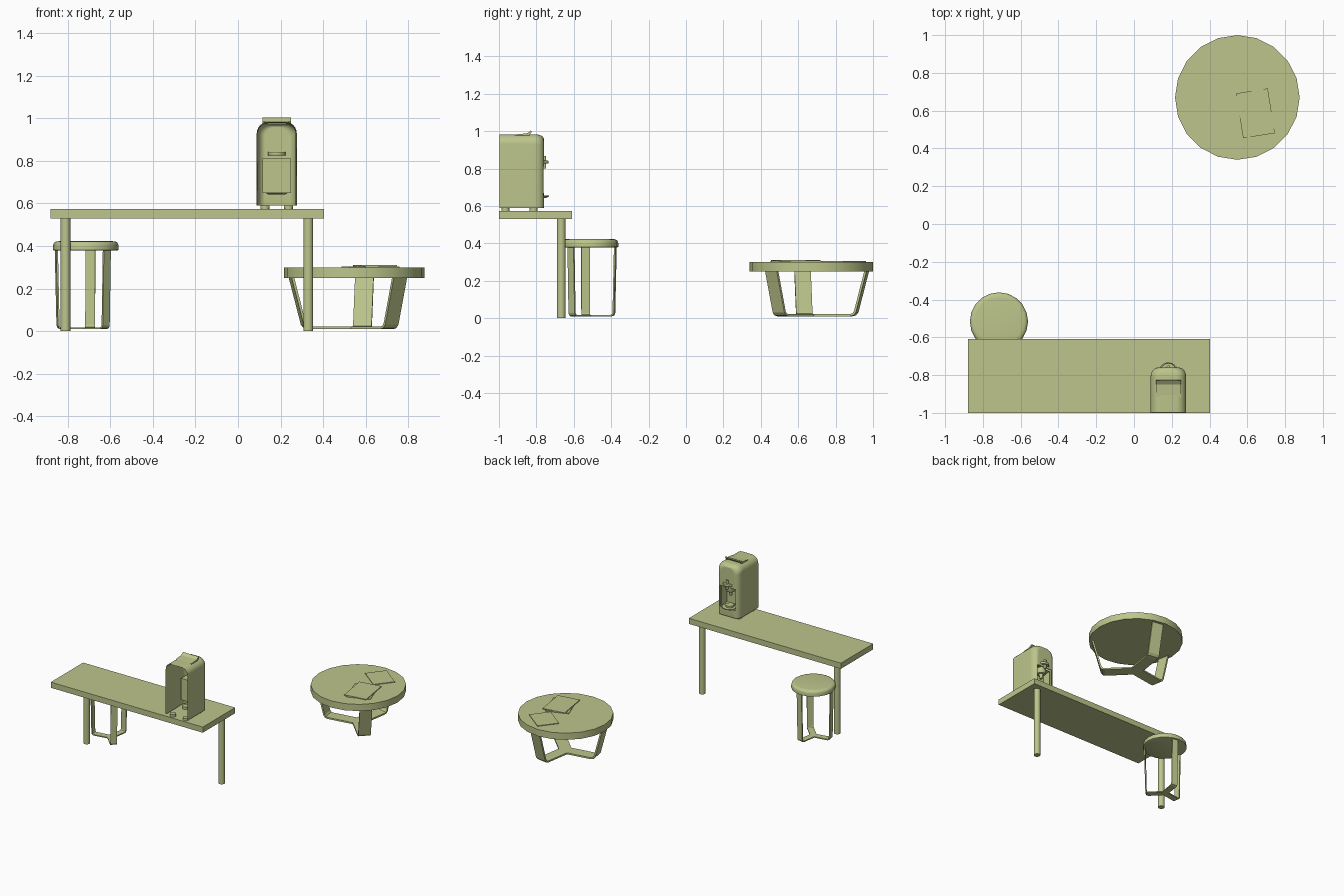
import bpy, bmesh, math
from mathutils import Matrix

if "Cube" in bpy.data.objects:
    bpy.data.objects.remove(bpy.data.objects["Cube"])

olive = bpy.data.materials.new("olive")
olive.diffuse_color = (0.51, 0.56, 0.26, 1)
olive.use_nodes = True
olive.node_tree.nodes["Principled BSDF"].inputs["Base Color"].default_value = olive.diffuse_color


def finish(name, bm, smooth=True, thickness=0.0, offset=0.0):
    bmesh.ops.recalc_face_normals(bm, faces=bm.faces)
    me = bpy.data.meshes.new(name)
    bm.to_mesh(me)
    bm.free()
    me.materials.append(olive)
    ob = bpy.data.objects.new(name, me)
    bpy.context.collection.objects.link(ob)
    if smooth:
        bpy.ops.object.select_all(action='DESELECT')
        ob.select_set(True)
        bpy.context.view_layer.objects.active = ob
        bpy.ops.object.shade_smooth_by_angle(angle=math.radians(35))
    if thickness:
        m = ob.modifiers.new("thickness", 'SOLIDIFY')
        m.thickness, m.offset = thickness, offset
    return ob


def box(name, lo, hi, rot=0.0, skip_front=False):
    bm = bmesh.new()
    size = [b - a for a, b in zip(lo, hi)]
    mid = [(a + b) / 2 for a, b in zip(lo, hi)]
    mat = Matrix.Translation(mid) @ Matrix.Rotation(math.radians(rot), 4, 'Z') @ Matrix.Diagonal((*size, 1))
    bmesh.ops.create_cube(bm, size=1, matrix=mat)
    if skip_front:
        f = max(bm.faces, key=lambda f: f.calc_center_median().y)
        bmesh.ops.delete(bm, geom=[f], context='FACES_ONLY')
    return finish(name, bm, smooth=False)


def lathe(name, profile, cx, cy, n=20):
    """Closed turned solid from (radius, z) points, bottom to top."""
    bm = bmesh.new()
    rings = [[bm.verts.new((cx + r * math.cos(2 * math.pi * i / n), cy + r * math.sin(2 * math.pi * i / n), z))
              for i in range(n)] for r, z in profile]
    for a, b in zip(rings, rings[1:]):
        for i in range(n):
            j = (i + 1) % n
            bm.faces.new((a[i], a[j], b[j], b[i]))
    bm.faces.new(rings[0][::-1])
    bm.faces.new(rings[-1])
    return finish(name, bm)


def strap_legs(name, path, width, thick, cx, cy):
    """Three bent flat bars that meet at the centre of the base."""
    for k, deg in enumerate((81, 189, 315)):
        a = math.radians(deg)
        u, t = (math.cos(a), math.sin(a)), (-math.sin(a), math.cos(a))
        bm = bmesh.new()
        rows = [[bm.verts.new((cx + u[0] * r + t[0] * s, cy + u[1] * r + t[1] * s, z))
                 for s in (-width / 2, width / 2)] for r, z in path]
        for p, q in zip(rows, rows[1:]):
            bm.faces.new((p[0], p[1], q[1], q[0]))
        finish(f"{name}_{k + 1}", bm, smooth=False, thickness=thick)


# Bar counter with two round legs
box("counter_top", (-0.88, -1.0, 0.53), (0.403, -0.61, 0.573))
for side, x in (("left", -0.81), ("right", 0.33)):
    lathe(f"counter_leg_{side}", [(0.023, 0), (0.023, 0.535)], x, -0.667)

# Stool
SX, SY = -0.715, -0.516
lathe("stool_seat", [(0.146, 0.378), (0.154, 0.381), (0.154, 0.400), (0.152, 0.410),
                     (0.147, 0.417), (0.140, 0.421), (0.125, 0.423)], SX, SY)
strap_legs("stool_leg", [(0, 0.014), (0.118, 0.014), (0.128, 0.018), (0.132, 0.028), (0.140, 0.383)],
           0.046, 0.008, SX, SY)

# Round coffee table
TX, TY = 0.547, 0.67
lathe("coffee_table_top", [(0.33, 0.249), (0.33, 0.30)], TX, TY)
strap_legs("coffee_table_leg", [(0, 0.016), (0.215, 0.016), (0.232, 0.020), (0.243, 0.034), (0.30, 0.253)],
           0.088, 0.012, TX, TY)

# Magazines lying on the coffee table
for name, x, y, z, w, d, rot in (("magazine_lower", 0.64, 0.59, 0.299, 0.17, 0.23, 20),
                                 ("magazine_upper", 0.643, 0.586, 0.305, 0.17, 0.24, 9),
                                 ("magazine_loose", 0.61, 0.84, 0.299, 0.195, 0.155, 142)):
    box(name, (x - w / 2, y - d / 2, z), (x + w / 2, y + d / 2, z + 0.006), rot)

# Coffee machine: arched shell, open at the back and underneath
CX = 0.182


def arch(inset):
    hw, top, r = 0.091 - inset, 0.98 - inset * 0.6, 0.05
    pts = [(-hw, 0.59)]
    for side in (-1, 1):
        for i in range(7):
            a = math.pi / 2 * i / 6
            c, s = (math.cos(a), math.sin(a)) if side < 0 else (math.sin(a), math.cos(a))
            pts.append((side * (hw - r + r * c), top - r + r * s))
    return pts + [(hw, 0.59)]


bm = bmesh.new()
loops = [(-0.997, 0), (-0.81, 0)]
loops += [(-0.81 + 0.047 * math.sin(math.pi / 12 * i), 0.035 * (1 - math.cos(math.pi / 12 * i))) for i in range(1, 7)]
rows = [[bm.verts.new((CX + x, y, z)) for x, z in arch(ins)] for y, ins in loops]
for a, b in zip(rows, rows[1:]):
    for i in range(len(a) - 1):
        bm.faces.new((a[i], a[i + 1], b[i + 1], b[i]))
bm.faces.new(rows[-1])
shell = finish("machine_shell", bm, thickness=0.006)

# Cup niche cut through the front of the shell, with its recess lining
cutter = box("niche_cutter", (CX - 0.065, -0.84, 0.65), (CX + 0.065, -0.70, 0.81))
cutter.hide_render = True
cutter.display_type = 'WIRE'
cut = shell.modifiers.new("niche", 'BOOLEAN')
cut.operation, cut.object, cut.solver = 'DIFFERENCE', cutter, 'EXACT'
even = shell.modifiers.new("even_shading", 'WEIGHTED_NORMAL')
even.keep_sharp = True
niche = box("niche_lining", (CX - 0.066, -0.85, 0.649), (CX + 0.066, -0.783, 0.811), skip_front=True)
m = niche.modifiers.new("thickness", 'SOLIDIFY')
m.thickness, m.offset = 0.003, 0

# Feet, cup tray, brew head and spout
for i, x in enumerate((-0.055, 0.055)):
    for j, y in enumerate((-0.965, -0.815)):
        lathe(f"machine_foot_{i}{j}", [(0.022, 0.572), (0.022, 0.591)], CX + x, y, 16)
lathe("cup_tray", [(0.035, 0.642), (0.052, 0.65), (0.052, 0.656)], CX, -0.785, 24)
lathe("drip_grille", [(0.03, 0.655), (0.03, 0.668)], CX, -0.79, 20)
lathe("brew_head", [(0.03, 0.77), (0.036, 0.78), (0.036, 0.812)], CX, -0.80, 20)
lathe("spout", [(0.01, 0.735), (0.016, 0.775)], CX, -0.80, 12)
lathe("handle_bar", [(0.04, 0.826), (0.042, 0.829), (0.042, 0.839), (0.04, 0.842)], CX, -0.777, 24)
lathe("handle_knob", [(0.009, 0.80), (0.009, 0.868)], CX, -0.757, 12)

# Raised lid flap on top
bm = bmesh.new()
prof = [(-0.915, 0.974), (-0.915, 0.982), (-0.85, 0.988), (-0.828, 1.004), (-0.826, 0.996), (-0.84, 0.974)]
ends = [[bm.verts.new((CX + x, y, z)) for y, z in prof] for x in (-0.066, 0.066)]
bm.faces.new(ends[0])
bm.faces.new(ends[1])
for i in range(len(prof)):
    j = (i + 1) % len(prof)
    bm.faces.new((ends[0][i], ends[0][j], ends[1][j], ends[1][i]))
finish("lid_flap", bm, smooth=False)
